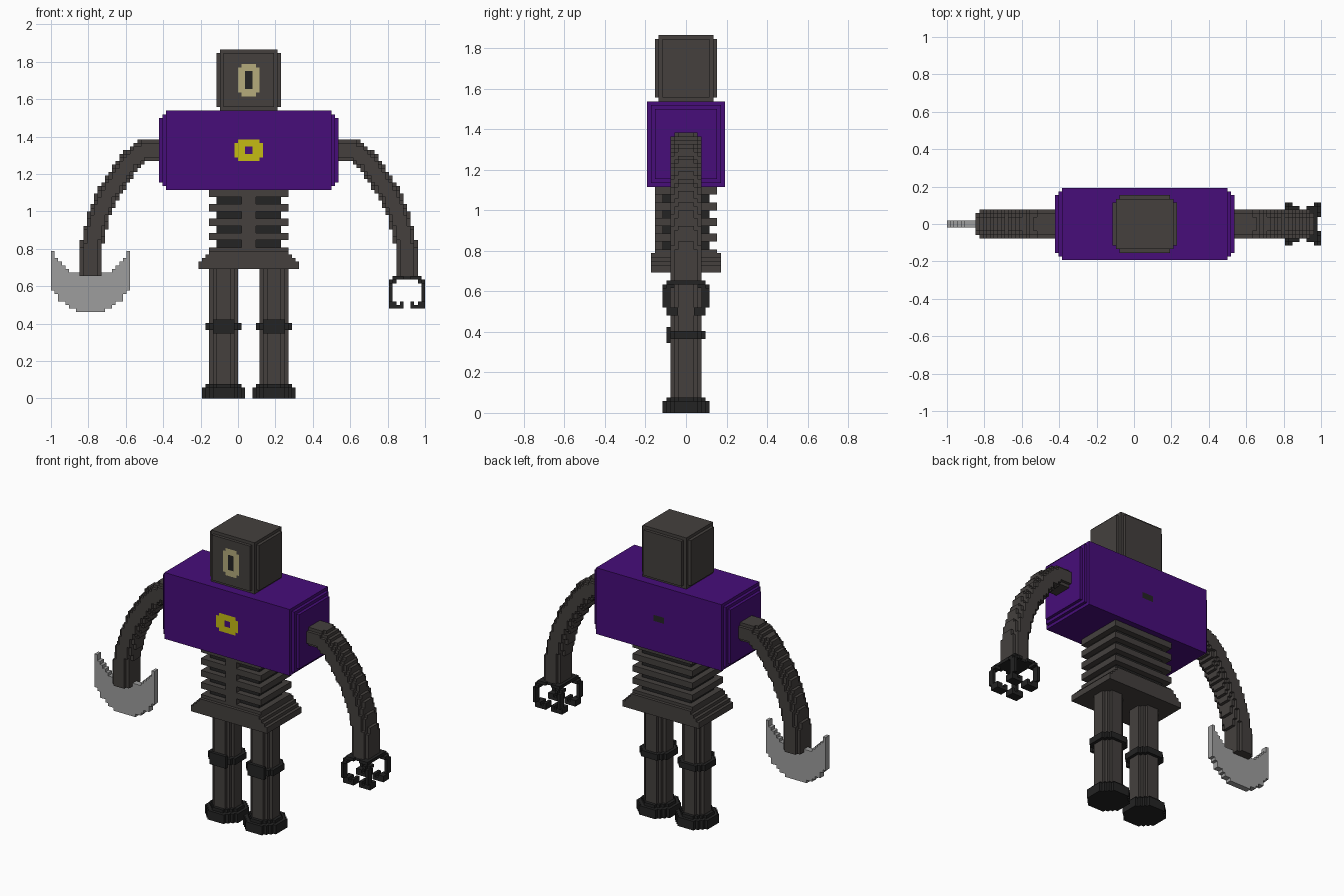
import bpy
from mathutils import Vector

if "Cube" in bpy.data.objects:
    bpy.data.objects.remove(bpy.data.objects["Cube"], do_unlink=True)

UNIT = 1 / 52      # edge of one block
SHIFT = 3          # body axis sits three blocks off centre


def material(name, rgb):
    mat = bpy.data.materials.new(name)
    mat.use_nodes = True
    mat.diffuse_color = (*rgb, 1)
    mat.node_tree.nodes["Principled BSDF"].inputs["Base Color"].default_value = (*rgb, 1)
    return mat


MATS = {
    "iron": material("warm_dark_grey", (.058, .051, .048)),
    "black": material("black", (.017, .017, .017)),
    "purple": material("purple", (.063, .004, .195)),
    "yellow": material("yellow", (.56, .5, .007)),
    "khaki": material("khaki", (.46, .41, .2)),
    "steel": material("steel_grey", (.34, .34, .34)),
}
AXES = [Vector(v) for v in ((1, 0, 0), (0, 1, 0), (0, 0, 1))]


def blocks(name, low, high, rule):
    """Fill a block region; rule(x, y, z) at block centres gives a colour or None."""
    filled = {}
    for i in range(low[0], high[0]):
        for j in range(low[1], high[1]):
            for k in range(low[2], high[2]):
                colour = rule(i + .5, j + .5, k + .5)
                if colour:
                    filled[i, j, k] = colour
    verts, faces, colours = {}, [], []
    for cell, colour in filled.items():
        base = Vector(cell)
        for a in range(3):
            u, v = AXES[(a + 1) % 3], AXES[(a + 2) % 3]
            for side in (0, 1):
                step = AXES[a] if side else -AXES[a]
                if tuple(int(c) for c in base + step) in filled:
                    continue
                p = base + AXES[a] * side
                ring = [p, p + u, p + u + v, p + v]
                if not side:
                    ring.reverse()
                faces.append([verts.setdefault(tuple(q), len(verts)) for q in ring])
                colours.append(colour)
    mesh = bpy.data.meshes.new(name)
    mesh.from_pydata([((x + SHIFT) * UNIT, y * UNIT, z * UNIT) for x, y, z in verts], [], faces)
    used = sorted(set(colours))
    for colour in used:
        mesh.materials.append(MATS[colour])
    for poly, colour in zip(mesh.polygons, colours):
        poly.material_index = used.index(colour)
    obj = bpy.data.objects.new(name, mesh)
    bpy.context.collection.objects.link(obj)
    return obj


def stepped_box(name, low, high, xy=0, xz=0, yz=0, paint=lambda x, y, z: "iron"):
    """Box whose edges are cut back in block steps along each pair of axes."""
    def rule(x, y, z):
        dx, dy, dz = (min(c - l, h - c) - .5 for c, l, h in zip((x, y, z), low, high))
        if dx + dy < xy or dx + dz < xz or dy + dz < yz:
            return None
        return paint(x, y, z)
    return blocks(name, low, high, rule)


def black(x, y, z):
    return "black"


# Head with an oval face mark
def head_paint(x, y, z):
    a, b = abs(x), abs(z - 88.5)
    if y < -7 and a < 3 and b < 4.5:
        if a < 1 and b < 2.5:
            return "black"
        if not (a > 2 and b > 3.5):
            return "khaki"
    return "iron"


stepped_box("head", (-9, -8, 80), (9, 8, 97), xy=2, xz=1, yz=1, paint=head_paint)


# Torso with a round chest emblem and a small mark on the back
def torso_paint(x, y, z):
    a, b = abs(x), abs(z - 69)
    if y < -9 and (a / 4.1) ** 2 + (b / 3.1) ** 2 < 1.1 and not (a < 1 and b < 1):
        return "yellow"
    if y > 9 and a < 2 and b < 1:
        return "black"
    return "purple"


stepped_box("torso", (-25, -10, 58), (25, 10, 80), xy=2, xz=2, paint=torso_paint)


# Ribbed waist: wide ribs over a dark core, with a front column
def waist(x, y, z):
    if (58 - z) % 4 < 2 or (abs(x) < 2 and y < 0):
        return "iron"
    return "black" if abs(x) < 9 and abs(y) < 6 else None


blocks("waist", (-11, -8, 42), (11, 8, 58), waist)


# Hip block flaring downward
def hips(x, y, z):
    half = 14 - max(0, int(z) - 37)
    return "iron" if abs(x) < max(half, 11) and (z < 41 or abs(y) < 8) else None


blocks("hips", (-14, -9, 36), (14, 9, 42), hips)

# Legs, knee bands, knee pads and feet
for side, c in (("right", -7), ("left", 7)):
    stepped_box(side + "_leg", (c - 4, -4, 4), (c + 4, 4, 36), xy=2)
    stepped_box(side + "_knee_band", (c - 5, -5, 19), (c + 5, 5, 21), xy=2, paint=black)
    stepped_box(side + "_knee_pad", (c - 3, -5, 18), (c + 3, -4, 22), paint=black)
    stepped_box(side + "_foot", (c - 6, -6, 0), (c + 6, 6, 3), xy=3, paint=black)
    stepped_box(side + "_foot_top", (c - 5, -5, 3), (c + 5, 5, 4), xy=3, paint=black)

# Arms bending out and down along a path
PATH = [Vector(p) for p in ((22, 69), (29.3, 69), (33, 65.8), (36.2, 61.3), (39.3, 56.3),
                            (41.5, 51.3), (43.2, 45.5), (44, 41), (44, 30))]


def path_distance(p):
    best = 99
    for a, b in zip(PATH, PATH[1:]):
        t = max(0, min(1, (p - a).dot(b - a) / (b - a).length_squared))
        best = min(best, (p - a - (b - a) * t).length)
    return best


def arm(x, y, z):
    radius = 3.05 if abs(y) < 2 else 2.6 if abs(y) < 3 else 1.9
    return "iron" if path_distance(Vector((abs(x), z))) < radius else None


blocks("right_arm", (-48, -4, 34), (-24, 4, 73), arm)
blocks("left_arm", (24, -4, 34), (48, 4, 73), arm)


# Crescent blade on the right wrist
def blade(x, y, z):
    dx = x + 44
    outer = dx * dx + (z - 35.5) ** 2 < 11.7 ** 2
    inner = dx * dx + (z - 45) ** 2 < 11 ** 2
    return "steel" if outer and not inner else None


blocks("crescent_blade", (-55, -1, 24), (-33, 1, 41), blade)


# Four fingered claw on the left wrist
def claw(x, y, z):
    a, b = abs(x - 44), abs(y)
    palm = z > 33 and a < 4 and b < 5 and (a > 1 or b < 4)
    knuckle = 32 < z < 33 and 3 < a and 3 < b
    finger = 26 < z < 33 and a > 4 and 4 < b
    corner = a > 4 and b > 5 and (z > 32 or z < 27)
    hook = z < 27 and 1 < a and 2 < b < 5 and (z < 26 or a > 3 or a < 2)
    return "black" if (palm or knuckle or finger or hook) and not corner else None


blocks("left_claw", (39, -6, 25), (49, 6, 34), claw)
